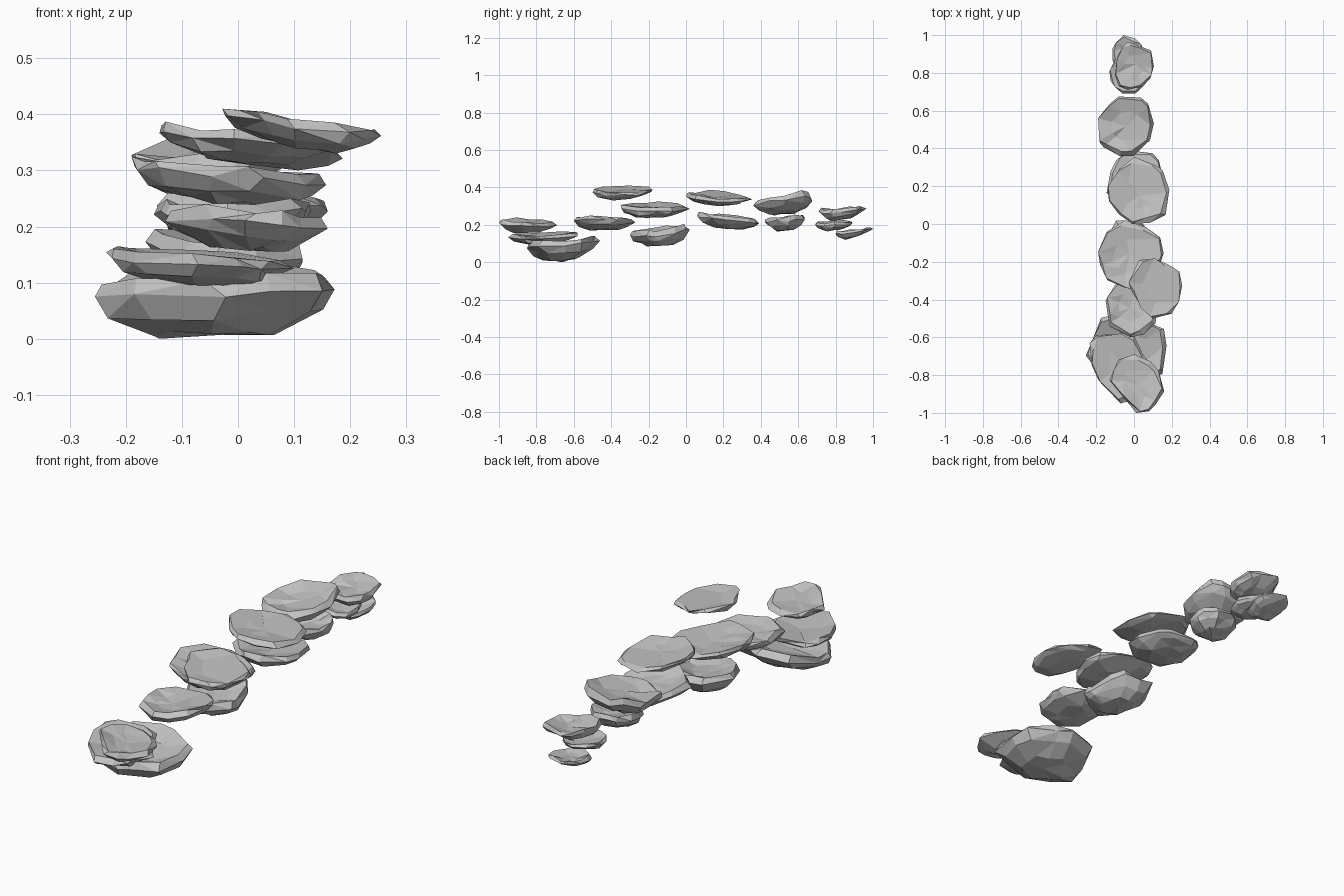
import bpy, bmesh, math, random

random.seed(11)

cube = bpy.data.objects.get("Cube")
if cube:
    bpy.data.objects.remove(cube, do_unlink=True)

stone_grey = bpy.data.materials.new("stone_grey")
stone_grey.use_nodes = True
colour = (0.55, 0.55, 0.55, 1)
stone_grey.diffuse_color = colour
stone_grey.node_tree.nodes["Principled BSDF"].inputs["Base Color"].default_value = colour

# Stone cross-section: radius and height of each ring, underside to top
SECTION = [(.5, .06), (.84, .34), (1, .66), (.92, .92), (.5, .74)]
SIDES = 11


def add_stone(name, x_range, y_range, z_range, tilt=(0, 0), skew=0.0, taper=0.2):
    """Faceted slab: bowl-shaped underside, chamfered rim, dished top."""
    outline = [((i + random.uniform(-.28, .28)) * math.tau / SIDES, random.uniform(.9, 1.08))
               for i in range(SIDES)]
    rim_lift = [random.uniform(-.11, .11) for _ in outline]
    bm = bmesh.new()

    def place(x, y, h):
        # the back end thins out (or thickens), then the whole slab leans
        h = h + taper * y * (1 - h) + tilt[0] * x + tilt[1] * y
        return bm.verts.new((x, y + skew * x, h))

    rings = []
    for radius, height in SECTION:
        ring = []
        for (angle, reach), lift in zip(outline, rim_lift):
            r = radius * reach * random.uniform(.92, 1.06)
            a = angle + random.uniform(-.1, .1)
            h = height + lift * radius + random.uniform(-.06, .06)
            ring.append(place(r * math.cos(a), r * math.sin(a), h))
        rings.append(ring)
    bottom = place(random.uniform(-.1, .1), random.uniform(-.1, .1), 0)
    top = place(random.uniform(-.15, .15), random.uniform(-.15, .15), .68)

    for i in range(SIDES):
        j = (i + 1) % SIDES
        bm.faces.new((bottom, rings[0][j], rings[0][i]))
        bm.faces.new((top, rings[-1][i], rings[-1][j]))
        for low, high in zip(rings, rings[1:]):
            bm.faces.new((low[i], low[j], high[j], high[i]))

    # Size each slab to its own extents
    for axis, (lo, hi) in enumerate((x_range, y_range, z_range)):
        values = [v.co[axis] for v in bm.verts]
        small, size = min(values), max(values) - min(values)
        for v in bm.verts:
            v.co[axis] = lo + (v.co[axis] - small) / size * (hi - lo)

    bmesh.ops.triangulate(bm, faces=bm.faces[:], quad_method='SHORT_EDGE')
    # Merge nearly flat triangles into broader facets
    bmesh.ops.dissolve_limit(bm, angle_limit=math.radians(7),
                             verts=bm.verts[:], edges=bm.edges[:])
    bmesh.ops.recalc_face_normals(bm, faces=bm.faces[:])
    mesh = bpy.data.meshes.new(name)
    bm.to_mesh(mesh)
    bm.free()
    mesh.materials.append(stone_grey)
    bpy.context.collection.objects.link(bpy.data.objects.new(name, mesh))


# Front stack
add_stone("front_top_stone", (-.13, .16), (-1, -.69), (.155, .24), tilt=(-.12, -.1), skew=-.25)
add_stone("front_middle_stone", (-.235, .1), (-.95, -.58), (.09, .165), tilt=(-.15, 0), skew=-.2)
add_stone("front_base_stone", (-.255, .172), (-.85, -.46), (0, .14), tilt=(.12, .15), taper=-.1)

# Lone lower and upper stones behind the stack
add_stone("near_lower_stone", (-.15, .13), (-.6, -.27), (.17, .25), tilt=(0, -.12))
add_stone("near_upper_stone", (-.028, .255), (-.5, -.18), (.33, .41), tilt=(-.4, -.05), skew=-.1, taper=.3)

# Pair just before the centre
add_stone("centre_upper_stone", (-.19, .157), (-.35, .02), (.235, .325), tilt=(-.18, -.05))
add_stone("centre_lower_stone", (-.165, .115), (-.3, .02), (.085, .205), tilt=(-.05, .22), taper=-.1)

# Pair just behind the centre
add_stone("rear_upper_stone", (-.14, .187), (0, .355), (.3, .387), tilt=(-.35, -.25), taper=.25)
add_stone("rear_lower_stone", (-.145, .16), (.06, .39), (.175, .27), tilt=(-.05, -.3), taper=.25)

# Pair rising towards the back
add_stone("far_upper_stone", (-.19, .105), (.36, .675), (.25, .385), tilt=(.22, .22), skew=.1, taper=-.1)
add_stone("far_lower_stone", (-.12, .09), (.42, .635), (.165, .255), tilt=(0, .2), taper=-.1)

# Small stones at the back end
add_stone("back_top_stone", (-.1, .105), (.71, .965), (.22, .3), tilt=(0, .05))
add_stone("back_middle_stone", (-.13, .06), (.69, .89), (.165, .225), tilt=(-.1, 0))
add_stone("back_low_stone", (-.115, .05), (.8, 1), (.12, .185), tilt=(0, .2), taper=.4)
